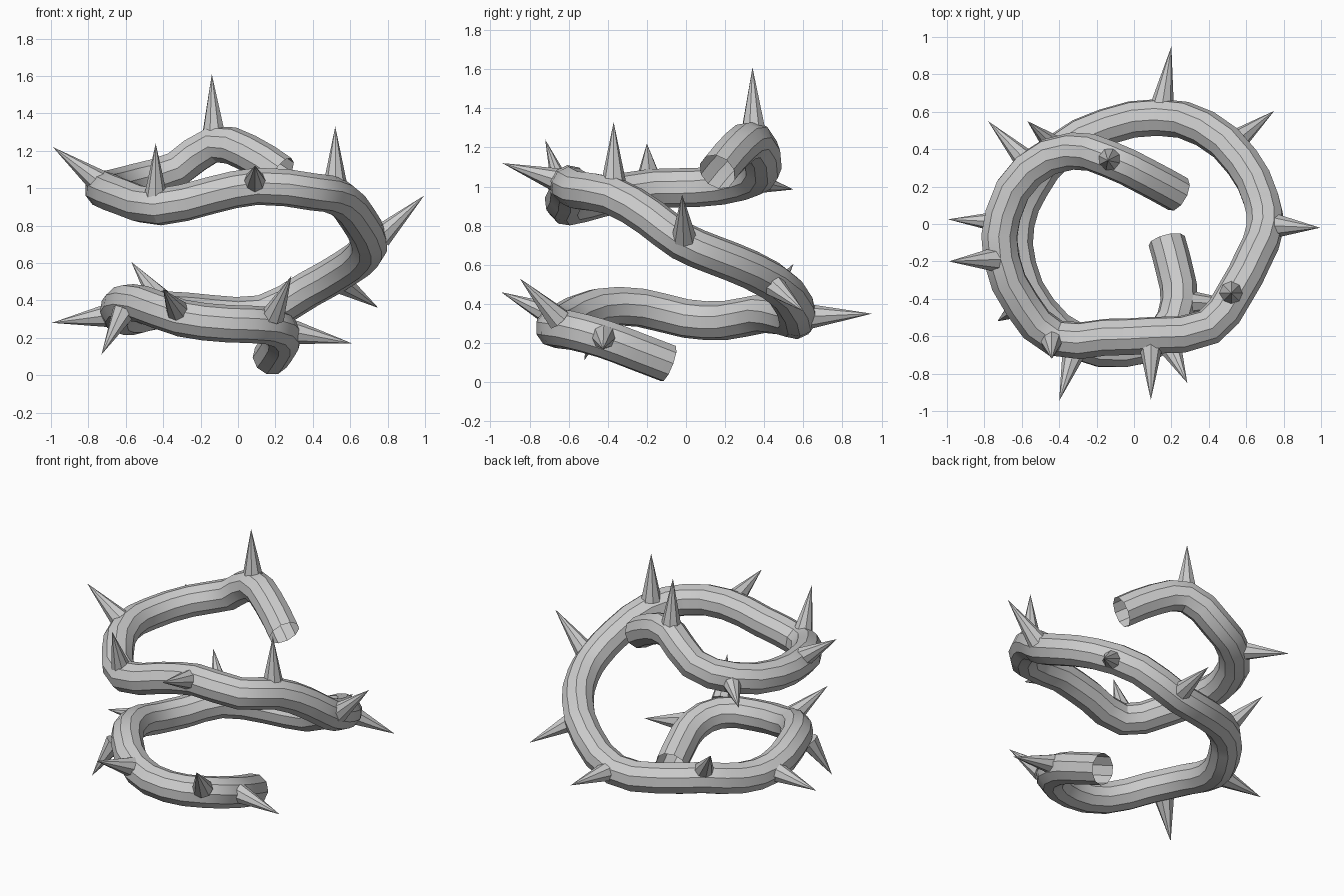
import bpy
from mathutils import Vector

# Centre line of the coiling vine, from lower end to upper end
PATH = [
    (0.175, -0.09, 0.095), (0.22, -0.26, 0.16), (0.24, -0.42, 0.22), (0.16, -0.59, 0.265),
    (-0.05, -0.67, 0.275), (-0.3, -0.63, 0.305), (-0.51, -0.46, 0.38), (-0.62, -0.23, 0.38),
    (-0.63, 0.0, 0.325), (-0.55, 0.2, 0.315), (-0.4, 0.39, 0.35), (-0.15, 0.52, 0.33),
    (0.13, 0.57, 0.33), (0.38, 0.51, 0.46), (0.58, 0.33, 0.575), (0.68, 0.13, 0.655),
    (0.7, -0.02, 0.72), (0.64, -0.18, 0.84), (0.54, -0.37, 0.95), (0.4, -0.55, 0.98),
    (0.1, -0.595, 1.01), (-0.15, -0.605, 0.96), (-0.42, -0.61, 0.9), (-0.6, -0.43, 0.945),
    (-0.71, -0.18, 0.99), (-0.7, 0.05, 0.995), (-0.56, 0.29, 1.03), (-0.33, 0.39, 1.1),
    (-0.13, 0.345, 1.235), (0.05, 0.26, 1.19), (0.235, 0.16, 1.075),
]
# Thorns: (base centre on the vine, tip)
THORNS = [
    ((-0.13, 0.345, 1.29), (-0.14, 0.34, 1.61)), ((-0.75, -0.19, 1.04), (-0.99, -0.2, 1.22)),
    ((-0.44, -0.62, 0.95), (-0.44, -0.72, 1.24)), ((0.09, -0.65, 1.03), (0.09, -0.94, 1.12)),
    ((0.52, -0.37, 1.02), (0.52, -0.37, 1.33)), ((0.76, -0.01, 0.74), (0.995, -0.02, 0.96)),
    ((0.54, 0.44, 0.5), (0.75, 0.605, 0.36)), ((0.3, -0.42, 0.23), (0.61, -0.425, 0.17)),
    ((0.19, -0.65, 0.32), (0.285, -0.85, 0.53)), ((-0.32, -0.68, 0.34), (-0.4, -0.945, 0.46)),
    ((-0.42, 0.41, 0.41), (-0.57, 0.55, 0.605)), ((-0.69, 0.01, 0.32), (-0.995, 0.025, 0.28)),
    ((-0.61, -0.44, 0.34), (-0.73, -0.52, 0.11)), ((0.15, 0.63, 0.335), (0.2, 0.95, 0.35)),
    ((-0.57, 0.33, 1.025), (-0.78, 0.55, 0.985)),
]


def smooth(ob):
    bpy.ops.object.select_all(action='DESELECT')
    ob.select_set(True)
    bpy.context.view_layer.objects.active = ob
    bpy.ops.object.shade_smooth_by_angle()


# Vine: open-ended round tube swept along the path
curve = bpy.data.curves.new("vine", 'CURVE')
curve.dimensions = '3D'
curve.resolution_u = 2
curve.bevel_depth = 0.1
curve.bevel_resolution = 3
spline = curve.splines.new('BEZIER')
spline.bezier_points.add(len(PATH) - 1)
for p, co in zip(spline.bezier_points, PATH):
    p.co = co
    p.handle_left_type = p.handle_right_type = 'AUTO'
vine = bpy.data.objects.new("vine", curve)
bpy.context.collection.objects.link(vine)
bpy.context.view_layer.objects.active = vine
vine.select_set(True)
bpy.ops.object.convert(target='MESH')
smooth(bpy.context.object)

# Thorns: slim cones pointing out of the vine
for i, (base, tip) in enumerate(THORNS):
    base, tip = Vector(base), Vector(tip)
    axis = tip - base
    bpy.ops.mesh.primitive_cone_add(vertices=8, radius1=0.064, radius2=0, depth=axis.length,
                                    location=(base + tip) / 2,
                                    rotation=axis.to_track_quat('Z', 'Y').to_euler())
    thorn = bpy.context.object
    thorn.name = f"thorn_{i + 1}"
    smooth(thorn)
